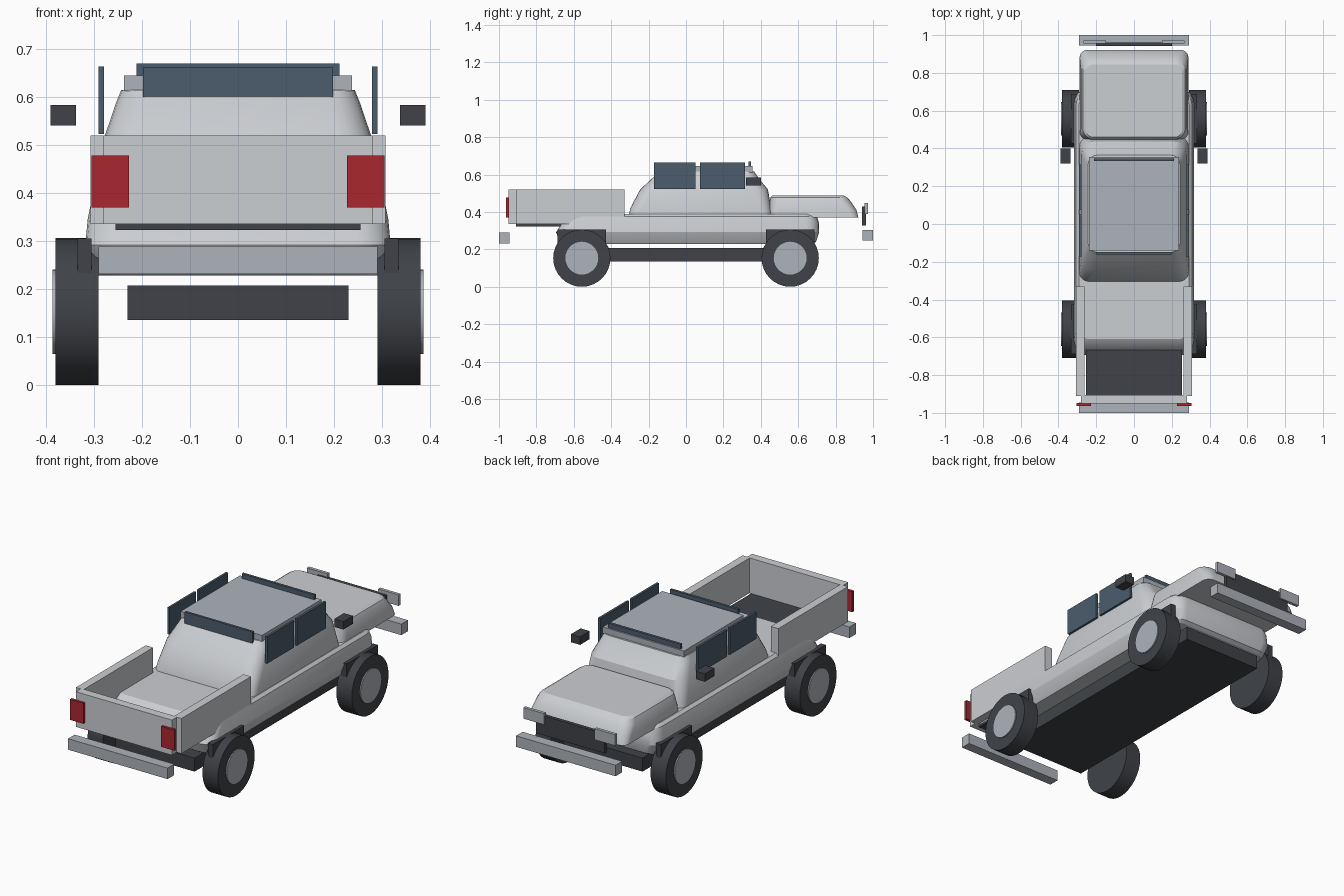
import bpy, bmesh, math

if "Cube" in bpy.data.objects:
    bpy.data.objects.remove(bpy.data.objects["Cube"])


def material(name, r, g, b):
    m = bpy.data.materials.new(name)
    m.diffuse_color = (r, g, b, 1)
    m.use_nodes = True
    m.node_tree.nodes["Principled BSDF"].inputs["Base Color"].default_value = m.diffuse_color
    return m


PAINT = material("paint", 0.60, 0.62, 0.65)
TRIM = material("trim", 0.42, 0.45, 0.50)
DARK = material("dark", 0.05, 0.055, 0.065)
GLASS = material("glass", 0.07, 0.11, 0.15)
RED = material("red_lens", 0.40, 0.02, 0.03)


def finish(bm, name, mat, smooth=False):
    bmesh.ops.recalc_face_normals(bm, faces=bm.faces)
    me = bpy.data.meshes.new(name)
    bm.to_mesh(me)
    bm.free()
    me.materials.append(mat)
    ob = bpy.data.objects.new(name, me)
    bpy.context.collection.objects.link(ob)
    if smooth:
        bpy.ops.object.select_all(action='DESELECT')
        ob.select_set(True)
        bpy.context.view_layer.objects.active = ob
        bpy.ops.object.shade_smooth_by_angle(angle=math.radians(25))
    return ob


def box(name, mat, x, y, z):
    """Box from (min, max) ranges on each axis."""
    bm = bmesh.new()
    bmesh.ops.create_cube(bm, size=1)
    for v in bm.verts:
        for i, (lo, hi) in enumerate((x, y, z)):
            v.co[i] = hi if v.co[i] > 0 else lo
    return finish(bm, name, mat)


def pair(name, mat, x, y, z):
    box("right_" + name, mat, x, y, z)
    box("left_" + name, mat, (-x[1], -x[0]), y, z)


def loft(name, mat, rings, seg=5):
    """Stack of rounded rectangles: (z, half width, y min, y max, corner radius)."""
    bm = bmesh.new()
    loops = []
    for z, hx, y0, y1, r in rings:
        corners = [(hx - r, y1 - r), (r - hx, y1 - r), (r - hx, y0 + r), (hx - r, y0 + r)]
        loop = []
        for k, (cx, cy) in enumerate(corners):
            for i in range(seg + 1):
                a = math.pi / 2 * (k + i / seg)
                loop.append(bm.verts.new((cx + r * math.cos(a), cy + r * math.sin(a), z)))
        loops.append(loop)
    n = len(loops[0])
    for a, b in zip(loops, loops[1:]):
        for i in range(n):
            j = (i + 1) % n
            bm.faces.new((a[i], a[j], b[j], b[i]))
    bm.faces.new(loops[0])
    bm.faces.new(loops[-1])
    return finish(bm, name, mat, True)


def disc(name, mat, radius, x0, x1, y, z):
    """Cylinder lying along x."""
    bm = bmesh.new()
    bmesh.ops.create_cone(bm, cap_ends=True, segments=32, radius1=radius,
                          radius2=radius, depth=abs(x1 - x0))
    for v in bm.verts:
        px, py, pz = v.co
        v.co = (pz + (x0 + x1) / 2, px + y, py + z)
    return finish(bm, name, mat, True)


# lower body, hood and cabin shells
loft("lower_body", PAINT, [
    (0.228, 0.290, -0.655, 0.675, 0.05), (0.240, 0.298, -0.675, 0.695, 0.06),
    (0.292, 0.318, -0.695, 0.712, 0.07), (0.345, 0.313, -0.660, 0.710, 0.07),
    (0.375, 0.307, -0.630, 0.700, 0.07), (0.388, 0.292, -0.610, 0.685, 0.06)])
loft("hood", PAINT, [
    (0.370, 0.288, 0.445, 0.922, 0.04), (0.410, 0.286, 0.445, 0.912, 0.05),
    (0.455, 0.280, 0.447, 0.882, 0.06), (0.478, 0.270, 0.452, 0.862, 0.05),
    (0.487, 0.255, 0.460, 0.845, 0.04)])
loft("cabin", PAINT, [
    (0.385, 0.290, -0.305, 0.460, 0.05), (0.420, 0.288, -0.298, 0.456, 0.06),
    (0.520, 0.277, -0.245, 0.438, 0.07), (0.585, 0.255, -0.175, 0.385, 0.06),
    (0.615, 0.243, -0.150, 0.365, 0.05)])
box("roof_panel", TRIM, (-0.237, 0.237), (-0.14, 0.355), (0.612, 0.645))

# chassis and bumpers
box("chassis", DARK, (-0.23, 0.23), (-0.69, 0.69), (0.136, 0.207))
box("bed_bumper", TRIM, (-0.29, 0.29), (-1.0, -0.945), (0.231, 0.289))
box("hood_bumper", TRIM, (-0.29, 0.29), (0.945, 1.0), (0.246, 0.304))

# cargo bed
box("bed_floor", DARK, (-0.255, 0.255), (-0.91, -0.34), (0.323, 0.335))
pair("bed_side", PAINT, (0.263, 0.307), (-0.91, -0.33), (0.335, 0.52))
box("tailgate", PAINT, (-0.28, 0.28), (-0.95, -0.905), (0.335, 0.52))
pair("tail_light", RED, (0.227, 0.305), (-0.963, -0.947), (0.37, 0.478))

# grille and headlights
box("grille", DARK, (-0.2, 0.2), (0.942, 0.962), (0.328, 0.43))
pair("headlight", TRIM, (0.148, 0.267), (0.955, 0.972), (0.39, 0.448))

# windows and mirrors
box("windshield", GLASS, (-0.211, 0.211), (0.333, 0.347), (0.58, 0.67))
box("bed_window", GLASS, (-0.198, 0.198), (-0.162, -0.149), (0.58, 0.661))
pair("bed_side_window", GLASS, (0.279, 0.291), (-0.172, 0.05), (0.523, 0.664))
pair("hood_side_window", GLASS, (0.279, 0.291), (0.075, 0.315), (0.523, 0.664))
pair("mirror", DARK, (0.337, 0.39), (0.32, 0.40), (0.541, 0.583))

# wheels, hubs and fender blocks
for end, s in (("bed", -1), ("hood", 1)):
    y = 0.557 * s
    pair(end + "_fender", DARK, (0.305, 0.334), (y - 0.13, y + 0.13), (0.233, 0.305))
    for side, k in (("right", 1), ("left", -1)):
        disc(f"{side}_{end}_tire", DARK, 0.153, 0.29 * k, 0.38 * k, y, 0.153)
        disc(f"{side}_{end}_hub", TRIM, 0.088, 0.32 * k, 0.386 * k, y, 0.153)
